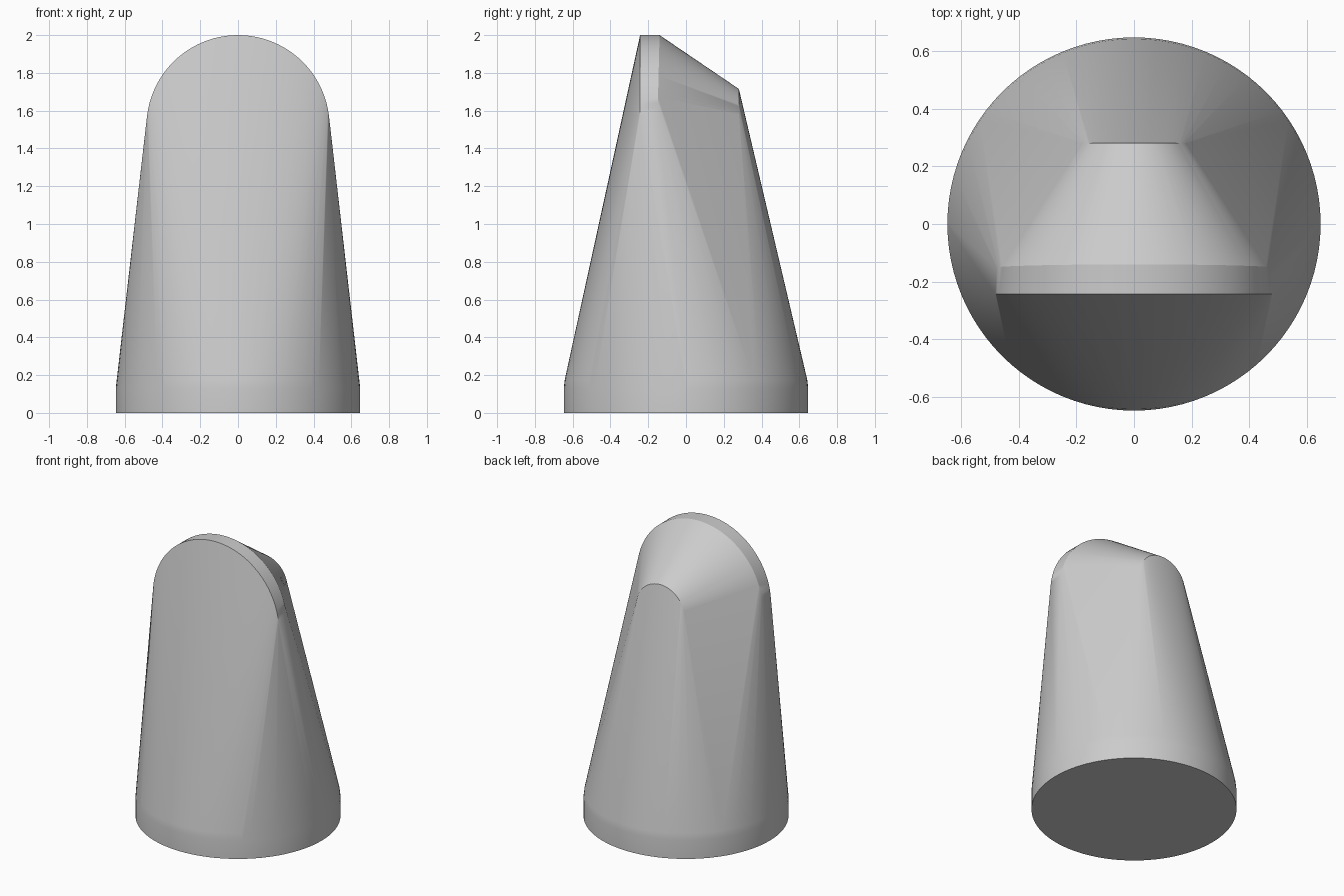
import bpy, bmesh, math

cube = bpy.data.objects.get("Cube")
if cube:
    bpy.data.objects.remove(cube)

mat = bpy.data.materials.new("light_grey")
mat.use_nodes = True
grey = (0.6, 0.6, 0.6, 1)
mat.diffuse_color = grey
mat.node_tree.nodes["Principled BSDF"].inputs["Base Color"].default_value = grey

STEPS = 96
bm = bmesh.new()


def base_ring(radius, z):
    """Horizontal circle of the foot."""
    for i in range(STEPS):
        a = math.tau * i / STEPS
        bm.verts.new((radius * math.cos(a), radius * math.sin(a), z))


def head_arch(radius, centre_z, y, lean=0.0):
    """Upright half circle of the head, optionally leaning."""
    for i in range(STEPS // 2 + 1):
        a = math.pi * i / (STEPS // 2)
        rise = radius * math.sin(a)
        bm.verts.new((radius * math.cos(a), y + lean * (rise - radius), centre_z + rise))


# Round foot with a softened upper rim
base_ring(0.647, 0)
base_ring(0.647, 0.13)
base_ring(0.642, 0.175)

# Broad front arch with a thin rim, and a small rear arch
head_arch(0.485, 1.515, -0.243)
head_arch(0.482, 1.518, -0.14, 0.025)
head_arch(0.185, 1.53, 0.28)

# Stretch one skin over foot and arches
hull = bmesh.ops.convex_hull(bm, input=bm.verts)
inner = [v for v in bm.verts if not v.link_faces]
bmesh.ops.delete(bm, geom=inner, context='VERTS')
bmesh.ops.dissolve_limit(bm, angle_limit=math.radians(0.05), verts=bm.verts, edges=bm.edges)
bmesh.ops.recalc_face_normals(bm, faces=bm.faces)

mesh = bpy.data.meshes.new("tapered_body")
bm.to_mesh(mesh)
bm.free()
mesh.materials.append(mat)
body = bpy.data.objects.new("tapered_body", mesh)
bpy.context.collection.objects.link(body)
bpy.ops.object.select_all(action='DESELECT')
body.select_set(True)
bpy.context.view_layer.objects.active = body
bpy.ops.object.shade_smooth_by_angle(angle=math.radians(30))
